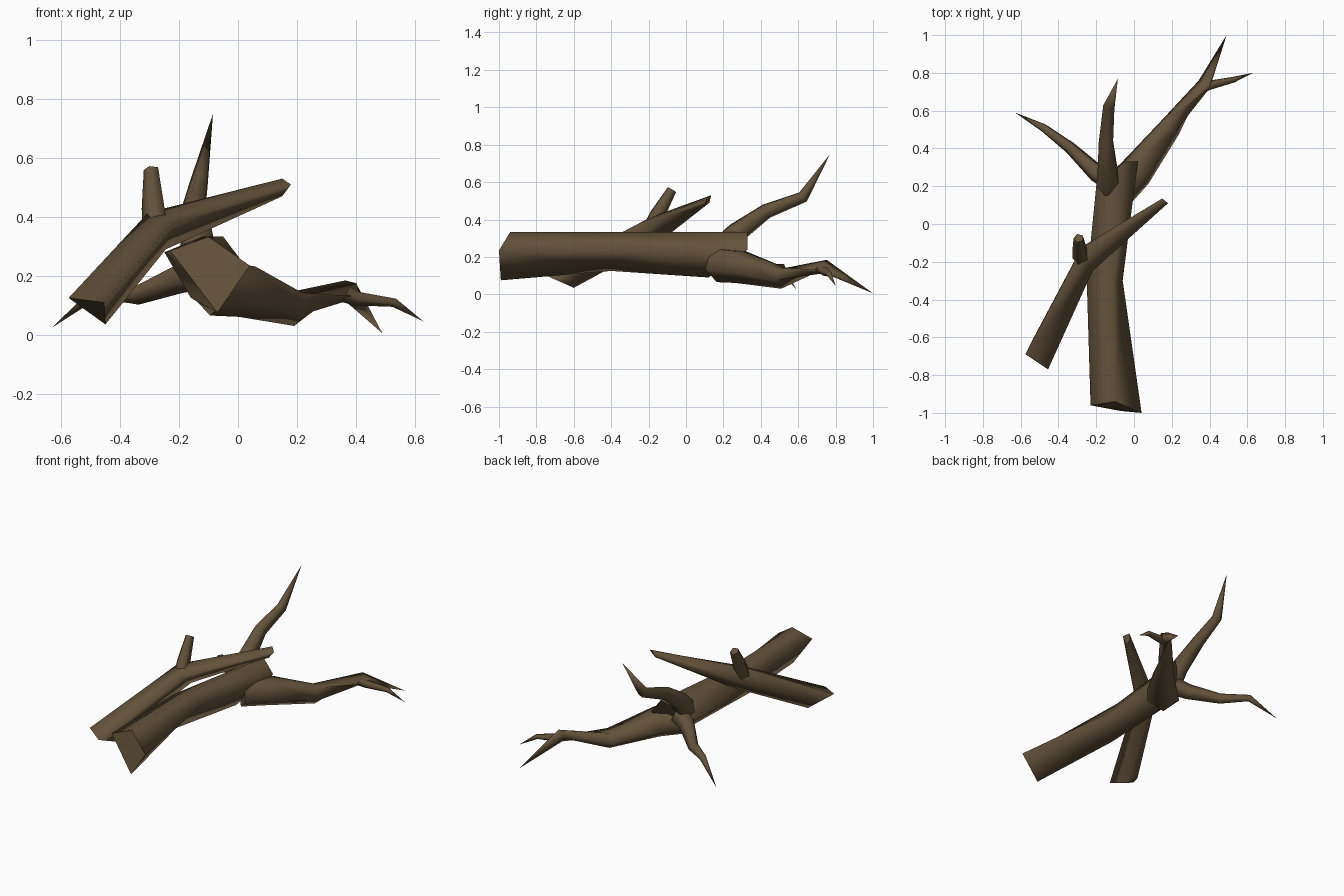
import bpy, bmesh, math
from mathutils import Vector

if "Cube" in bpy.data.objects:
    bpy.data.objects.remove(bpy.data.objects["Cube"])

bark = bpy.data.materials.new("brown_bark")
bark.diffuse_color = (0.125, 0.085, 0.043, 1)
bark.use_nodes = True
bark.node_tree.nodes["Principled BSDF"].inputs["Base Color"].default_value = bark.diffuse_color


def loft(name, rings):
    """Skin matching rings of points; a one-point ring makes a pointed tip."""
    bm = bmesh.new()
    vs = [[bm.verts.new(p) for p in r] for r in rings]
    n = len(vs[0])
    for a, b in zip(vs, vs[1:]):
        for i in range(n):
            j = (i + 1) % n
            side = [a[i], a[j], b[0]] if len(b) == 1 else [a[i], a[j], b[j], b[i]]
            bm.faces.new(side).smooth = True
    for ring in (vs[0], vs[-1]):
        if len(ring) > 2:
            bm.faces.new(ring).smooth = False
    bmesh.ops.recalc_face_normals(bm, faces=bm.faces)
    me = bpy.data.meshes.new(name)
    bm.to_mesh(me)
    bm.free()
    me.materials.append(bark)
    ob = bpy.data.objects.new(name, me)
    bpy.context.collection.objects.link(ob)


def branch(name, path, sides=5, phase=0.3):
    """Tapered limb along (x, y, z, radius) points."""
    pts = [Vector(p[:3]) for p in path]
    rings = []
    for i, p in enumerate(path):
        if p[3] == 0:
            rings.append([pts[i]])
            continue
        t = Vector()
        if i > 0:
            t += (pts[i] - pts[i - 1]).normalized()
        if i < len(pts) - 1:
            t += (pts[i + 1] - pts[i]).normalized()
        t.normalize()
        u = t.cross(Vector((1, 0, 0) if abs(t.x) < 0.6 else (0, 0, 1))).normalized()
        w = t.cross(u)
        rings.append([pts[i] + p[3] * (u * math.cos(phase + k * math.tau / sides)
                                       + w * math.sin(phase + k * math.tau / sides))
                      for k in range(sides)])
    loft(name, rings)


# Fallen trunk, four-sided, lying along y
loft("trunk", [
    [(-.23, -.96, .285), (-.10, -.94, .333), (.04, -1.0, .235), (-.07, -.99, .075)],
    [(-.25, -.30, .28), (-.12, -.30, .333), (-.06, -.30, .25), (-.16, -.40, .125)],
    [(-.20, .20, .20), (-.05, .33, .333), (.02, .33, .24), (-.10, .12, .09)],
])

# Bent log resting across the trunk
loft("cross_log", [
    [(-.575, -.69, .125), (-.455, -.77, .11), (-.45, -.60, .035), (-.53, -.60, .095)],
    [(-.305, -.18, .415), (-.22, -.25, .38), (-.245, -.13, .29), (-.275, -.12, .34)],
    [(.15, .135, .53), (.18, .11, .51), (.15, .10, .47), (.135, .125, .49)],
])
branch("log_stub", [(-.28, -.18, .37, .045), (-.285, -.15, .43, .042),
                    (-.293, -.075, .56, .027)])

# Limbs at the crown end
branch("right_limb", [(-.09, .17, .165, .10), (.01, .275, .155, .095),
                      (.19, .51, .092, .062), (.375, .74, .15, .038),
                      (.49, 1.0, .005, 0)])
branch("right_twig", [(.36, .72, .14, .03), (.40, .735, .125, .026),
                      (.53, .765, .11, .016), (.63, .80, .045, 0)])
branch("left_limb", [(-.12, .23, .215, .06), (-.20, .27, .19, .05),
                     (-.34, .405, .135, .033), (-.48, .51, .145, .022),
                     (-.63, .59, .025, 0)])
branch("upper_limb", [(-.13, .20, .25, .07), (-.135, .27, .33, .058),
                      (-.145, .43, .445, .042), (-.13, .625, .52, .033),
                      (-.085, .77, .75, 0)])
